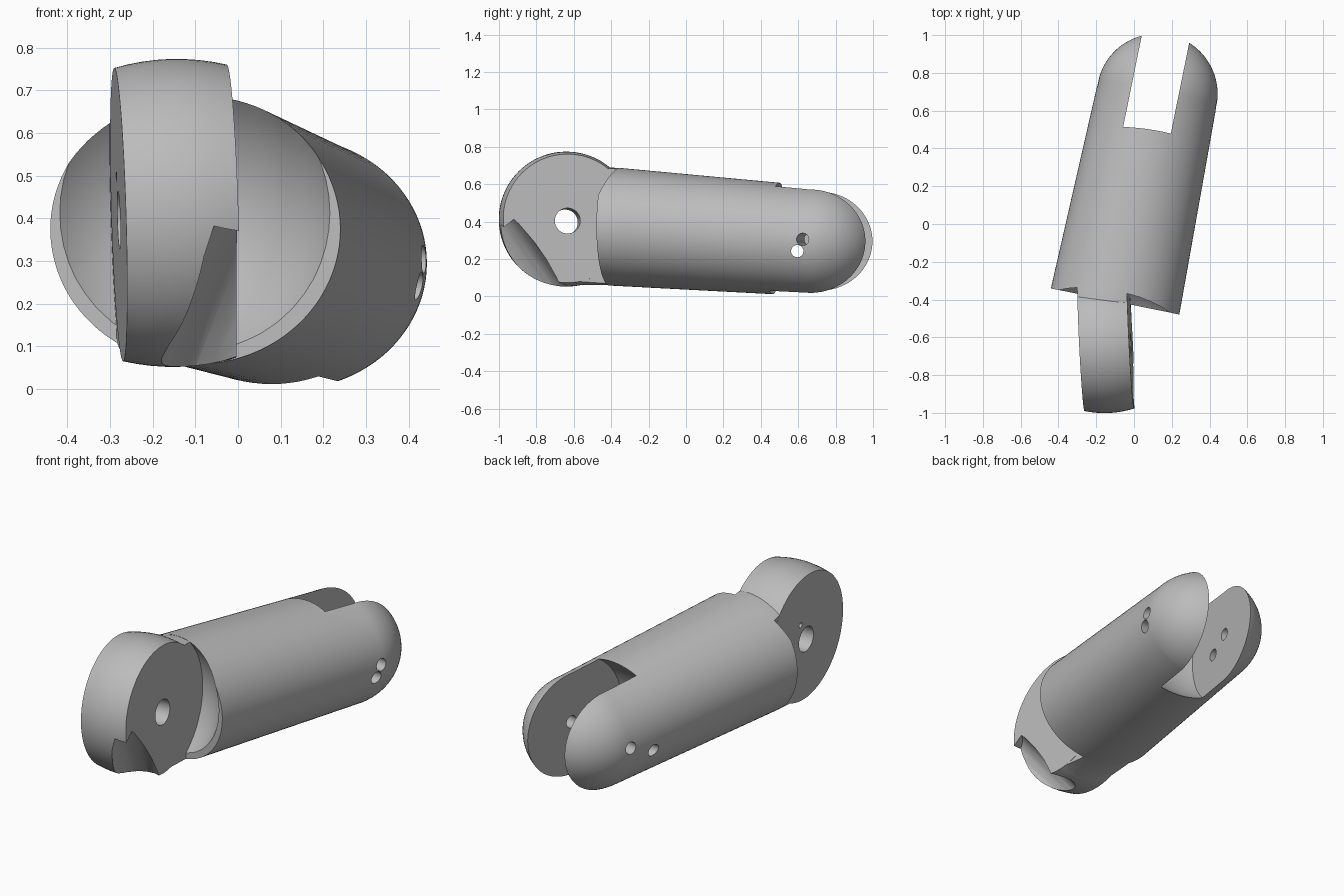
import bpy, bmesh, math
from mathutils import Matrix, Vector

if "Cube" in bpy.data.objects:
    bpy.data.objects.remove(bpy.data.objects["Cube"])

grey = bpy.data.materials.new("plain grey")
grey.use_nodes = True
COLOR = (0.5, 0.5, 0.5, 1)
grey.diffuse_color = COLOR
grey.node_tree.nodes["Principled BSDF"].inputs["Base Color"].default_value = COLOR


def frame(origin, direction):
    """Placement whose local Y runs along the direction."""
    turn = Vector(direction).to_track_quat('Y', 'Z').to_matrix().to_4x4()
    return Matrix.Translation(origin) @ turn


def finish(name, bm, place):
    bmesh.ops.recalc_face_normals(bm, faces=bm.faces)
    mesh = bpy.data.meshes.new(name)
    bm.to_mesh(mesh)
    bm.free()
    mesh.transform(place)
    mesh.materials.append(grey)
    obj = bpy.data.objects.new(name, mesh)
    bpy.context.collection.objects.link(obj)
    return obj


def loft(name, rings, place, sides=96):
    """Skin ellipses given as (distance along Y, centre z, radius x, radius z)."""
    bm = bmesh.new()
    loops = []
    for d, cz, rx, rz in rings:
        angles = [math.tau * i / sides for i in range(sides)]
        loops.append([bm.verts.new((rx * math.cos(a), d, cz + rz * math.sin(a))) for a in angles])
    for a, b in zip(loops, loops[1:]):
        for i in range(sides):
            j = (i + 1) % sides
            bm.faces.new((a[i], a[j], b[j], b[i]))
    bm.faces.new(loops[0])
    bm.faces.new(loops[-1])
    return finish(name, bm, place)


def rod(name, start, end, radius, sides=32):
    start, end = Vector(start), Vector(end)
    length = (end - start).length
    return loft(name, [(0, 0, radius, radius), (length, 0, radius, radius)],
                frame(start, end - start), sides)


def barrel(name, place, half, radius, bulge):
    """Disc with a gently convex rim, centred on its placement."""
    rings = []
    for k in range(-4, 5):
        r = radius - bulge * (k / 4) ** 2
        rings.append((half * k / 4, 0, r, r))
    return loft(name, rings, place)


def combine(target, other, operation):
    mod = target.modifiers.new("combine", 'BOOLEAN')
    mod.operation = operation
    mod.solver = 'EXACT'
    mod.object = other
    bpy.context.view_layer.objects.active = target
    bpy.ops.object.modifier_apply(modifier=mod.name)
    bpy.data.objects.remove(other)


# Body: tapering tube with a domed far end, set at an angle
LENGTH = 1.12
axis = Vector((0.199, 0.98, 0)).normalized()
side = Vector((axis.y, -axis.x, 0))
base = Vector((-0.1, -0.41, 0))
body_place = frame(base, axis)


def section(s, scale=1):
    f = max(s, 0) / LENGTH
    return (s, 0.375 - 0.08 * f, (0.347 - 0.027 * f) * scale, (0.317 - 0.022 * f) * scale)


rings = [section(LENGTH * k / 6) for k in range(7)]
for k in range(1, 25):
    a = math.radians(89 * k / 24)
    rings.append((LENGTH + 0.32 * math.sin(a), 0.295, 0.32 * math.cos(a), 0.295 * math.cos(a)))
body = loft("finger_segment", rings, body_place)

# Rounded slot that splits the dome into two prongs
hinge = base + axis * LENGTH - side * 0.015 + Vector((0, 0, 0.297))
combine(body, barrel("slot_cutter", frame(hinge, side), 0.127, 0.365, 0.016), 'DIFFERENCE')

# Spherical socket in the near end
pivot = Vector((-0.148, -0.64, 0.413))
bm = bmesh.new()
bmesh.ops.create_uvsphere(bm, u_segments=64, v_segments=32, radius=0.4)
combine(body, finish("socket_cutter", bm, Matrix.Translation(pivot)), 'DIFFERENCE')

# Knuckle disc
across = Vector((1, 0.05, 0.03)).normalized()
knuckle_place = frame(pivot, across)
HALF = 0.132
knuckle = barrel("knuckle", knuckle_place, HALF, 0.361, 0.017)

# Neck: slice of the body outline joining the knuckle to the tube
neck = loft("neck", [section(-0.27, 0.995), section(0, 0.995), section(0.33, 0.99)], body_place)
bm = bmesh.new()
bmesh.ops.create_cube(bm, size=2)
bmesh.ops.scale(bm, vec=(1, HALF - 0.0005, 1), verts=bm.verts)
combine(neck, finish("slab", bm, knuckle_place), 'INTERSECT')
combine(knuckle, neck, 'UNION')

# Pivot hole, small pin hole and the tendon groove
hole = Vector((pivot.x, pivot.y, 0.4))
combine(knuckle, rod("pivot_cutter", hole - across * 0.3, hole + across * 0.3, 0.068, 48), 'DIFFERENCE')
combine(knuckle, rod("pin_cutter", (-0.4, -0.59, 0.495), (-0.2, -0.59, 0.495), 0.014), 'DIFFERENCE')
combine(knuckle, rod("groove_cutter", (0.05, -0.99, 0.34), (-0.1, -0.71, -0.04), 0.115, 20), 'DIFFERENCE')
combine(body, knuckle, 'UNION')

# Two cross holes through the prongs
upper = Vector((0.43, 0.625, 0.305))
combine(body, rod("upper_hole_cutter", upper + side * 0.2, upper - side * 0.9, 0.033), 'DIFFERENCE')
combine(body, rod("lower_hole_cutter", (0.6, 0.595, 0.242), (-0.5, 0.595, 0.242), 0.033), 'DIFFERENCE')

bpy.ops.object.select_all(action='DESELECT')
body.select_set(True)
bpy.context.view_layer.objects.active = body
bpy.ops.object.shade_smooth_by_angle(angle=math.radians(30))
